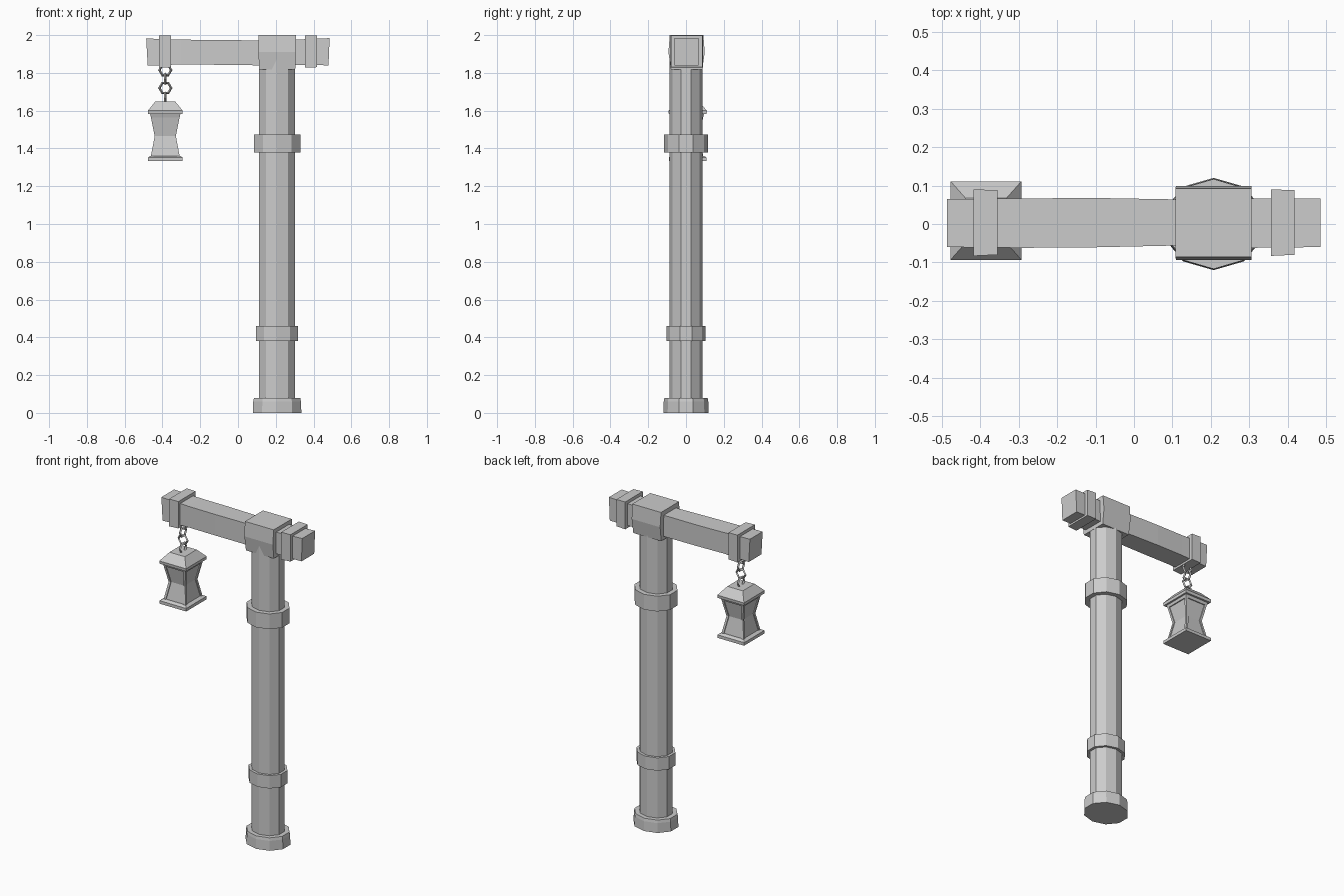
import bpy, bmesh
from math import pi, cos, sin

if "Cube" in bpy.data.objects:
    bpy.data.objects.remove(bpy.data.objects["Cube"])

POST_X, LAMP_X, LAMP_Y = 0.207, -0.385, 0.009


def loft(name, rings):
    """Closed solid through rings of points, capped at both ends."""
    bm = bmesh.new()
    loops = [[bm.verts.new(p) for p in r] for r in rings]
    n = len(loops[0])
    for a, b in zip(loops, loops[1:]):
        for i in range(n):
            j = (i + 1) % n
            bm.faces.new((a[i], a[j], b[j], b[i]))
    bm.faces.new(loops[0][::-1])
    bm.faces.new(loops[-1])
    bmesh.ops.recalc_face_normals(bm, faces=bm.faces)
    me = bpy.data.meshes.new(name)
    bm.to_mesh(me)
    bm.free()
    ob = bpy.data.objects.new(name, me)
    bpy.context.collection.objects.link(ob)
    return ob


def decagon(name, sections):
    """Ten-sided, slightly oval drum; sections are (z, x radius, y radius)."""
    return loft(name, [[(POST_X + rx * cos(pi / 2 + k * pi / 5),
                         ry * sin(pi / 2 + k * pi / 5), z) for k in range(10)]
                       for z, rx, ry in sections])


def square_stack(name, sections, cx=LAMP_X, cy=LAMP_Y):
    """Square-sided solid; sections are (z, half x, half y)."""
    return loft(name, [[(cx + sx * hx, cy + sy * hy, z)
                        for sx, sy in ((-1, -1), (1, -1), (1, 1), (-1, 1))]
                       for z, hx, hy in sections])


def along_x(name, sections):
    """Rectangular timber along x; sections are (x, y0, y1, z0, z1, lean)."""
    return loft(name, [[(x + s, y0, z0), (x + s, y1, z0), (x - s, y1, z1), (x - s, y0, z1)]
                       for x, y0, y1, z0, z1, s in sections])


# Post with foot and collars
decagon("post", [(0.0, 0.1, 0.088), (1.9, 0.1, 0.088)])
decagon("post_foot", [(0, 0.135, 0.12), (0.06, 0.133, 0.118), (0.078, 0.129, 0.115)])
decagon("lower_collar", [(0.38, 0.117, 0.104), (0.46, 0.117, 0.104)])
decagon("upper_collar", [(1.378, 0.129, 0.117), (1.473, 0.129, 0.117)])

# Crossbeam, thinner towards the middle
along_x("crossbeam", [(-0.482, -0.06, 0.065, 1.838, 1.982, 0.004),
                      (-0.3, -0.062, 0.066, 1.845, 1.976, 0),
                      (-0.12, -0.061, 0.068, 1.843, 1.974, 0),
                      (0.11, -0.056, 0.064, 1.84, 1.972, 0),
                      (0.3, -0.062, 0.066, 1.843, 1.976, 0),
                      (0.482, -0.06, 0.066, 1.84, 1.984, -0.003)])

# Joint block over the post and straps around the beam
square_stack("joint_block", [(1.818, 0.096, 0.083), (1.91, 0.098, 0.096),
                             (2.0, 0.099, 0.089)], POST_X, 0.003)
for name, x in (("lamp_strap", -0.386), ("tail_strap", 0.387)):
    along_x(name, [(x - 0.031, -0.083, 0.09, 1.828, 1.998, 0),
                   (x + 0.031, -0.08, 0.088, 1.83, 1.997, 0)])

# Chain of hexagonal links, alternately turned
for i, z in enumerate((1.815, 1.768, 1.72, 1.668)):
    bpy.ops.mesh.primitive_torus_add(
        major_segments=6, minor_segments=4, major_radius=0.031, minor_radius=0.007,
        location=(LAMP_X, LAMP_Y, z), rotation=(pi / 2, 0, (i % 2) * pi / 2))
    bpy.context.object.name = f"chain_link_{i + 1}"

# Lantern roof, floor and waisted glass body
square_stack("lantern_roof", [(1.582, 0.091, 0.1), (1.6, 0.092, 0.102), (1.648, 0.053, 0.058)])
square_stack("lantern_neck", [(1.565, 0.076, 0.082), (1.583, 0.08, 0.088)])
square_stack("lantern_floor", [(1.333, 0.092, 0.1), (1.352, 0.092, 0.1), (1.36, 0.08, 0.087)])
BODY = ((1.355, 0.071, 0.077), (1.465, 0.05, 0.056), (1.57, 0.071, 0.077))
square_stack("lantern_glass", BODY)

# Bent corner bars of the lantern
for sx in (-1, 1):
    for sy in (-1, 1):
        rings = []
        for z, hx, hy in BODY:
            cx, cy = LAMP_X + sx * (hx - 0.001), LAMP_Y + sy * (hy - 0.001)
            rings.append([(cx + a * 0.007, cy + b * 0.007, z)
                          for a, b in ((-1, -1), (1, -1), (1, 1), (-1, 1))])
        loft("lantern_corner_bar", rings)
